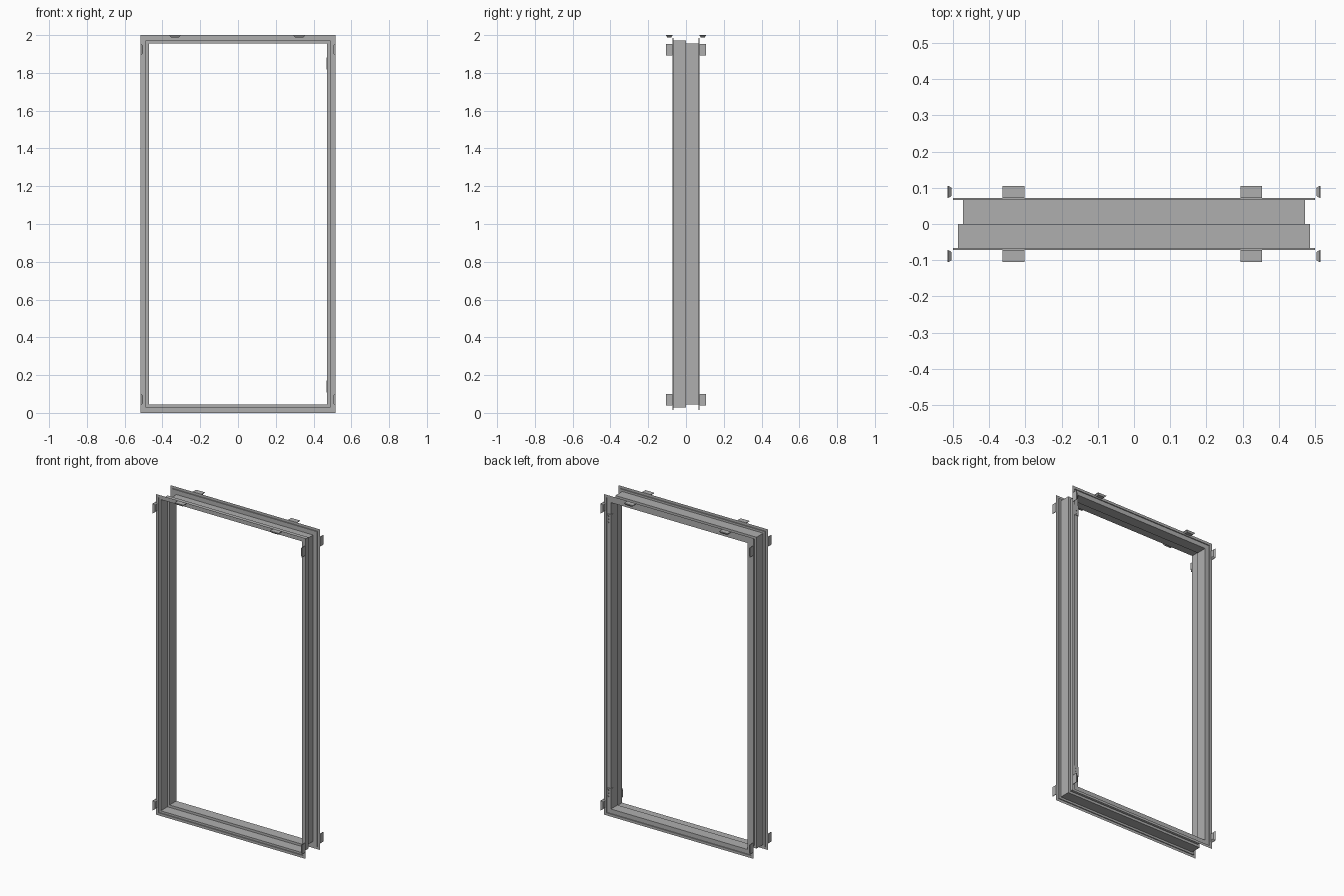
import bpy
import bmesh
from mathutils import Vector

if "Cube" in bpy.data.objects:
    bpy.data.objects.remove(bpy.data.objects["Cube"])

HALF_W, HEIGHT = 0.516, 2.0
FLANGE_Y, FACE_Y, CLIP_Y = 0.072, 0.066, 0.1055

steel = bpy.data.materials.new("grey_steel")
steel.use_nodes = True
grey = (0.43, 0.43, 0.43, 1)
steel.diffuse_color = grey
steel.node_tree.nodes["Principled BSDF"].inputs["Base Color"].default_value = grey


def finish(name, bm):
    bmesh.ops.recalc_face_normals(bm, faces=bm.faces)
    mesh = bpy.data.meshes.new(name)
    bm.to_mesh(mesh)
    bm.free()
    mesh.materials.append(steel)
    obj = bpy.data.objects.new(name, mesh)
    bpy.context.collection.objects.link(obj)
    return obj


def mitred_frame(name, profile):
    """Sweep a sheet profile of (half width, y) around the rectangle."""
    bm = bmesh.new()
    loops = []
    for w, y in profile:
        low = HALF_W - w
        high = HEIGHT - low
        loops.append([bm.verts.new(p) for p in
                      ((-w, y, low), (w, y, low), (w, y, high), (-w, y, high))])
    for a, b in zip(loops, loops[1:]):
        for i in range(4):
            j = (i + 1) % 4
            bm.faces.new((a[i], a[j], b[j], b[i]))
    return finish(name, bm)


def clip(name, centre, out, along):
    """Shallow tapered dish whose wide side lies on the outer edge."""
    bm = bmesh.new()
    out, along, depth = Vector(out), Vector(along), Vector((0, 1, 0))
    rings = []
    for inset, a, d in ((0, 0.03, 0.0167), (0.003, 0.03, 0.0167), (0.012, 0.021, 0.011)):
        rings.append([bm.verts.new(Vector(centre) - out * inset + along * a * s + depth * d * t)
                      for s, t in ((-1, -1), (1, -1), (1, 1), (-1, 1))])
    for a, b in zip(rings, rings[1:]):
        for i in range(4):
            j = (i + 1) % 4
            bm.faces.new((a[i], a[j], b[j], b[i]))
    bm.faces.new(rings[0])
    bm.faces.new(rings[-1])
    return finish(name, bm)


def box(name, low, high):
    bm = bmesh.new()
    bmesh.ops.create_cube(bm, size=1)
    low, high = Vector(low), Vector(high)
    for v in bm.verts:
        v.co = (low + high) / 2 + v.co * (high - low)
    return finish(name, bm)


# Folded sheet frame: front flange, wide rebate, stop, narrow soffit, rear flange
mitred_frame("door_frame", [
    (HALF_W, -FLANGE_Y), (0.50, -FLANGE_Y), (0.50, -FACE_Y), (0.487, -FACE_Y),
    (0.487, 0), (0.472, 0),
    (0.472, FACE_Y), (0.50, FACE_Y), (0.50, FLANGE_Y), (HALF_W, FLANGE_Y)])

# Fixing clips on the jambs and the head, front and back
clip_mid = (FLANGE_Y + CLIP_Y) / 2
for face, fy in (("front", -clip_mid), ("rear", clip_mid)):
    for side, s in (("left", 1), ("right", -1)):
        for level, z in (("upper", 1.923), ("lower", 0.07)):
            clip(f"{face}_{side}_{level}_clip", (s * HALF_W, fy, z), (s, 0, 0), (0, 0, 1))
    for side, x in (("left", 0.324), ("right", -0.333)):
        clip(f"{face}_{side}_head_clip", (x, fy, HEIGHT), (0, 0, 1), (1, 0, 0))

# Hinge leaves on the left jamb, with knuckle and screws
for level, z in (("upper", 1.85), ("lower", 0.14)):
    box(f"{level}_hinge_leaf", (0.468, FACE_Y, z - 0.032), (0.498, 0.0695, z + 0.032))
    box(f"{level}_hinge_return", (0.468, 0.048, z - 0.032), (0.472, FACE_Y, z + 0.032))
    for k in (-1, 0, 1):
        box(f"{level}_hinge_screw", (0.484, 0.0695, z + k * 0.02 - 0.004),
            (0.492, 0.0715, z + k * 0.02 + 0.004))
